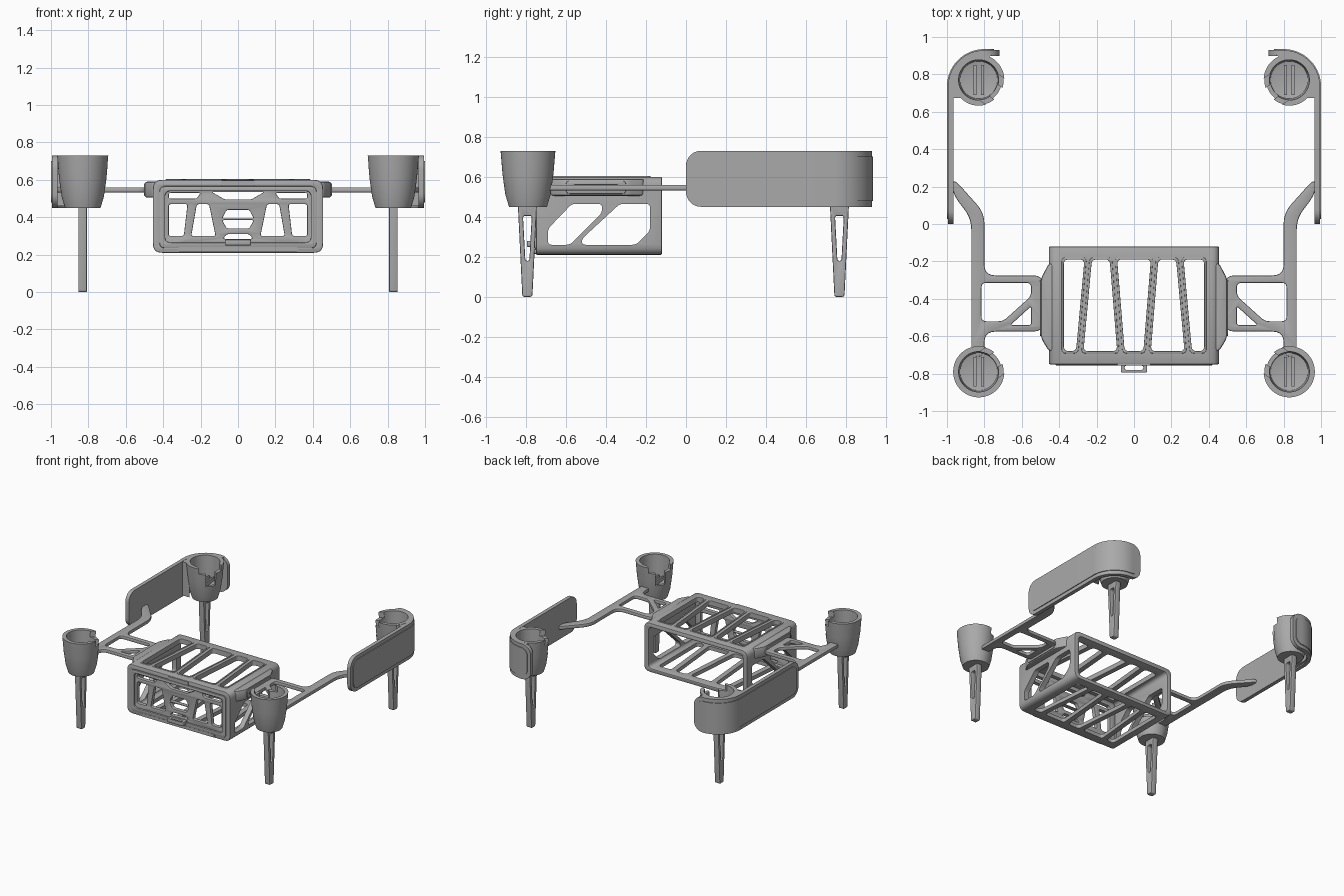
import bpy, bmesh, math
from mathutils import Matrix, Vector

if "Cube" in bpy.data.objects:
    bpy.data.objects.remove(bpy.data.objects["Cube"])

grey = bpy.data.materials.new("plain_grey")
grey.use_nodes = True
grey.diffuse_color = (0.4, 0.4, 0.4, 1)
grey.node_tree.nodes["Principled BSDF"].inputs["Base Color"].default_value = (0.4, 0.4, 0.4, 1)

# Plane frames: the drawing plane is turned so that its normal is the named axis
FRAMES = {"z": Matrix.Identity(4),
          "x": Matrix(((0, 0, 1, 0), (1, 0, 0, 0), (0, 1, 0, 0), (0, 0, 0, 1))),
          "y": Matrix(((1, 0, 0, 0), (0, 0, -1, 0), (0, 1, 0, 0), (0, 0, 0, 1)))}


def link(name, data):
    ob = bpy.data.objects.new(name, data)
    bpy.context.collection.objects.link(ob)
    return ob


def bake(ob, matrix=Matrix.Identity(4)):
    """Turn a curve or modified object into a clean plain mesh object."""
    deps = bpy.context.evaluated_depsgraph_get()
    me = bpy.data.meshes.new_from_object(ob.evaluated_get(deps))
    me.transform(matrix)
    bm = bmesh.new()
    bm.from_mesh(me)
    bmesh.ops.remove_doubles(bm, verts=bm.verts, dist=0.0001)
    bmesh.ops.recalc_face_normals(bm, faces=bm.faces)
    bm.to_mesh(me)
    bm.free()
    me.materials.clear()
    me.materials.append(grey)
    me.shade_smooth()
    me.set_sharp_from_angle(angle=math.radians(35))
    name = ob.name
    bpy.data.objects.remove(ob)
    return link(name, me)


def mirror(ob):
    mod = ob.modifiers.new("mirror", "MIRROR")
    mod.use_mirror_merge = False
    return bake(ob)


def cut(ob, cutters):
    for c in cutters:
        mod = ob.modifiers.new("cut", "BOOLEAN")
        mod.operation, mod.solver, mod.object = "DIFFERENCE", "EXACT", c
    ob = bake(ob)
    for c in cutters:
        bpy.data.objects.remove(c)
    return ob


def rounded(pts, r):
    if not r:
        return pts
    out = []
    for i, p in enumerate(pts):
        p, a, b = Vector(p), Vector(pts[i - 1]), Vector(pts[(i + 1) % len(pts)])
        a = p + (a - p).normalized() * min(r, (a - p).length * 0.48)
        b = p + (b - p).normalized() * min(r, (b - p).length * 0.48)
        for k in range(6):
            t = k / 5
            out.append(a * (1 - t) ** 2 + p * 2 * t * (1 - t) + b * t * t)
    return out


def plate(name, axis, lo, hi, loops, r=0.015, bevel=0.0):
    """Extrude outlines (first outer, then holes) between lo and hi on an axis."""
    cu = bpy.data.curves.new(name, "CURVE")
    cu.dimensions, cu.fill_mode = "2D", "BOTH"
    cu.extrude = (hi - lo) / 2 - bevel
    cu.bevel_depth, cu.offset, cu.bevel_resolution = bevel, -bevel, 1
    for i, loop in enumerate(loops):
        pts = rounded(loop, r[i] if isinstance(r, list) else r)
        sp = cu.splines.new("POLY")
        sp.points.add(len(pts) - 1)
        for q, p in zip(sp.points, pts):
            q.co = (p[0], p[1], 0, 1)
        sp.use_cyclic_u = True
    shift = Vector([(lo + hi) / 2 if axis == k else 0 for k in "xyz"])
    return bake(link(name, cu), Matrix.Translation(shift) @ FRAMES[axis])


def rect(a, b, c, d):
    return [(a, c), (b, c), (b, d), (a, d)]


def trap(b0, b1, t0, t1, lo, hi):
    return [(b0, lo), (b1, lo), (t1, hi), (t0, hi)]


def both(loops):
    return loops + [[(-u, v) for u, v in reversed(l)] for l in loops]


# Open-backed cage with slots through roof and floor, and windows in both sides
cage = plate("cage", "y", -0.75, -0.12,
             [rect(-0.455, 0.455, 0.21, 0.60), rect(-0.415, 0.415, 0.24, 0.565)], [0.05, 0.03], 0.006)
lo, hi = -0.68, -0.19
slots = [trap(-0.05, 0.05, -0.09, 0.09, lo, hi)] + both(
    [trap(0.09, 0.27, 0.13, 0.225, lo, hi), trap(0.31, 0.375, 0.265, 0.375, lo, hi)])
windows = [[(-0.69, 0.26), (-0.58, 0.26), (-0.42, 0.42), (-0.42, 0.465), (-0.57, 0.465), (-0.69, 0.34)],
           [(-0.52, 0.26), (-0.25, 0.26), (-0.18, 0.33), (-0.18, 0.465), (-0.33, 0.465), (-0.52, 0.29)]]
cage = cut(cage, [plate("slot_cutter", "z", 0, 0.9, slots, 0.025),
                  plate("window_cutter", "x", -0.7, 0.7, windows, 0.02)])

# Slim raised rims round the slots
for i, s in enumerate(slots):
    c = Vector((sum(p[0] for p in s) / 4, (lo + hi) / 2))
    wide = [(p[0] + math.copysign(0.012, p[0] - c.x), p[1] + math.copysign(0.012, p[1] - c.y)) for p in s]
    plate("slot_rim", "z", 0.59, 0.604, [wide, s], 0.025, 0.003)

# Front door with its windows, vents, sill and pull loop
vents = both([trap(0.29, 0.37, 0.27, 0.37, 0.30, 0.47), trap(0.12, 0.25, 0.155, 0.22, 0.30, 0.47),
              trap(0.22, 0.37, 0.20, 0.37, 0.50, 0.53), rect(0.1, 0.31, 0.25, 0.262)])
vents += [trap(-0.06, 0.06, -0.085, 0.085, 0.34, 0.385), trap(-0.085, 0.085, -0.06, 0.06, 0.393, 0.44),
          trap(-0.07, 0.07, -0.14, 0.14, 0.495, 0.535), trap(-0.08, 0.08, -0.06, 0.06, 0.285, 0.31)]
plate("front_door", "y", -0.742, -0.71, [rect(-0.42, 0.42, 0.23, 0.57)] + vents, 0.012, 0.004)
plate("door_rim", "y", -0.756, -0.735,
      [rect(-0.42, 0.42, 0.235, 0.565), rect(-0.39, 0.39, 0.265, 0.54)], 0.03, 0.005)
plate("door_sill", "y", -0.757, -0.72, [rect(-0.32, 0.32, 0.215, 0.24)], 0.008)
plate("door_latch", "y", -0.757, -0.72, [rect(-0.09, 0.09, 0.568, 0.597)], 0.008)
plate("pull_loop", "z", 0.25, 0.28,
      [rect(-0.07, 0.07, -0.795, -0.735), rect(-0.05, 0.05, -0.78, -0.757)], 0.012, 0.004)

# Side brackets that carry the arms
mirror(plate("bracket", "z", 0.505, 0.59,
             [[(0.42, -0.68), (0.455, -0.68), (0.497, -0.61), (0.497, -0.29), (0.455, -0.21), (0.42, -0.21)]],
             0.02, 0.01))
mirror(plate("bracket_lip", "x", 0.49, 0.503,
             [rect(-0.6, -0.3, 0.515, 0.58), rect(-0.57, -0.33, 0.535, 0.56)], 0.02, 0.003))

# Flat truss arms reaching from the cage to the cups and guards
arm = [(0.48, -0.275), (0.80, -0.275), (0.80, 0.06), (0.97, 0.25), (0.97, 0.16), (0.87, 0.03),
       (0.87, -0.71), (0.80, -0.71), (0.80, -0.575), (0.48, -0.575)]
arm_holes = [[(0.55, -0.315), (0.815, -0.315), (0.815, -0.52), (0.7, -0.52), (0.55, -0.385)],
             [(0.55, -0.44), (0.55, -0.54), (0.66, -0.54)]]
mirror(plate("truss_arm", "z", 0.532, 0.56, [arm] + arm_holes, [0.06, 0.025, 0.012], 0.006))

# Motor cups and legs, front and rear
CUP = [(0, 0.45), (0.095, 0.45), (0.113, 0.51), (0.127, 0.61), (0.137, 0.73),
       (0.108, 0.73), (0.1, 0.56), (0, 0.54)]
for end, cy in (("front", -0.79), ("rear", 0.77)):
    centre = Vector((0.83, cy, 0))
    bm = bmesh.new()
    vs = [bm.verts.new((r, 0, z)) for r, z in CUP]
    es = [bm.edges.new(p) for p in zip(vs, vs[1:])]
    bmesh.ops.spin(bm, geom=vs + es, cent=(0, 0, 0), axis=(0, 0, 1), angle=math.tau, steps=48)
    bmesh.ops.translate(bm, verts=bm.verts, vec=centre)
    me = bpy.data.meshes.new(end + "_cup")
    bm.to_mesh(me)
    bm.free()
    cup = bake(link(end + "_cup", me))
    notches = []
    for width, z in ((0.075, 0.585), (0.17, 0.685)):
        n = plate("notch_cutter", "z", z, 0.9, [rect(0.05, 0.25, -width / 2, width / 2)], 0)
        turn = math.radians(180 - math.copysign(35, cy) * -1)
        n.data.transform(Matrix.Translation(centre) @ Matrix.Rotation(turn, 4, "Z"))
        notches.append(n)
    mirror(cut(cup, notches))
    for x in (0.81, 0.85):
        mirror(plate(end + "_cup_rail", "z", 0.53, 0.58, [rect(x - 0.007, x + 0.007, cy - 0.08, cy + 0.08)], 0))
    ly = cy - 0.003
    mirror(plate(end + "_leg", "x", 0.808, 0.854,
                 [trap(ly - 0.025, ly + 0.025, ly - 0.048, ly + 0.048, 0, 0.47),
                  trap(ly - 0.01, ly + 0.01, ly - 0.022, ly + 0.022, 0.18, 0.405)], 0.012, 0.006))

# Curved rear guards: a wall following a bent path, with an outer panel
ARC = Vector((0.8, 0.735))


def guard(name, offset, thick, margin, corner):
    r = 0.2 + offset
    straight, bend, tail = 0.735, r * math.pi / 2, 0.08
    total = straight + bend + tail
    ease = [corner * (1 - math.cos(math.pi / 2 * k / 8)) for k in range(9)]
    body = [straight + bend * k / 16 for k in range(17)]
    stations = sorted(set([margin + e for e in ease] + body + [total - margin - e for e in ease]))
    bm = bmesh.new()
    rows = []
    for s in stations:
        if s <= straight:
            p = Vector((ARC.x + r, s))
        elif s <= straight + bend:
            a = (s - straight) / r
            p = ARC + Vector((math.cos(a), math.sin(a))) * r
        else:
            p = Vector((ARC.x - (s - straight - bend), ARC.y + r))
        e = min(s - margin, total - margin - s, corner)
        h = 0.14 - margin - corner + math.sqrt(max(0, corner ** 2 - (corner - e) ** 2))
        rows.append([bm.verts.new((p.x, p.y, 0.59 + k * h)) for k in (-1, 1)])
    for a, b in zip(rows, rows[1:]):
        bm.faces.new((a[0], b[0], b[1], a[1]))
    me = bpy.data.meshes.new(name)
    bm.to_mesh(me)
    bm.free()
    ob = link(name, me)
    mod = ob.modifiers.new("thickness", "SOLIDIFY")
    mod.thickness, mod.offset = thick, -1
    mirror(bake(ob))


guard("guard_wall", -0.006, 0.03, 0, 0.075)
guard("guard_panel", 0, 0.008, 0.028, 0.055)

# Web that joins each rear cup to its guard
steps = [math.radians(-15 + 8 * k) for k in range(16)]
web = [(ARC.x + 0.175 * math.cos(a), ARC.y + 0.175 * math.sin(a)) for a in steps]
web += [(0.83 + 0.118 * math.cos(a), 0.77 + 0.118 * math.sin(a)) for a in reversed(steps)]
web += [(0.9, 0.675), (0.97, 0.675)]
mirror(plate("guard_web", "z", 0.46, 0.728, [web], 0))
